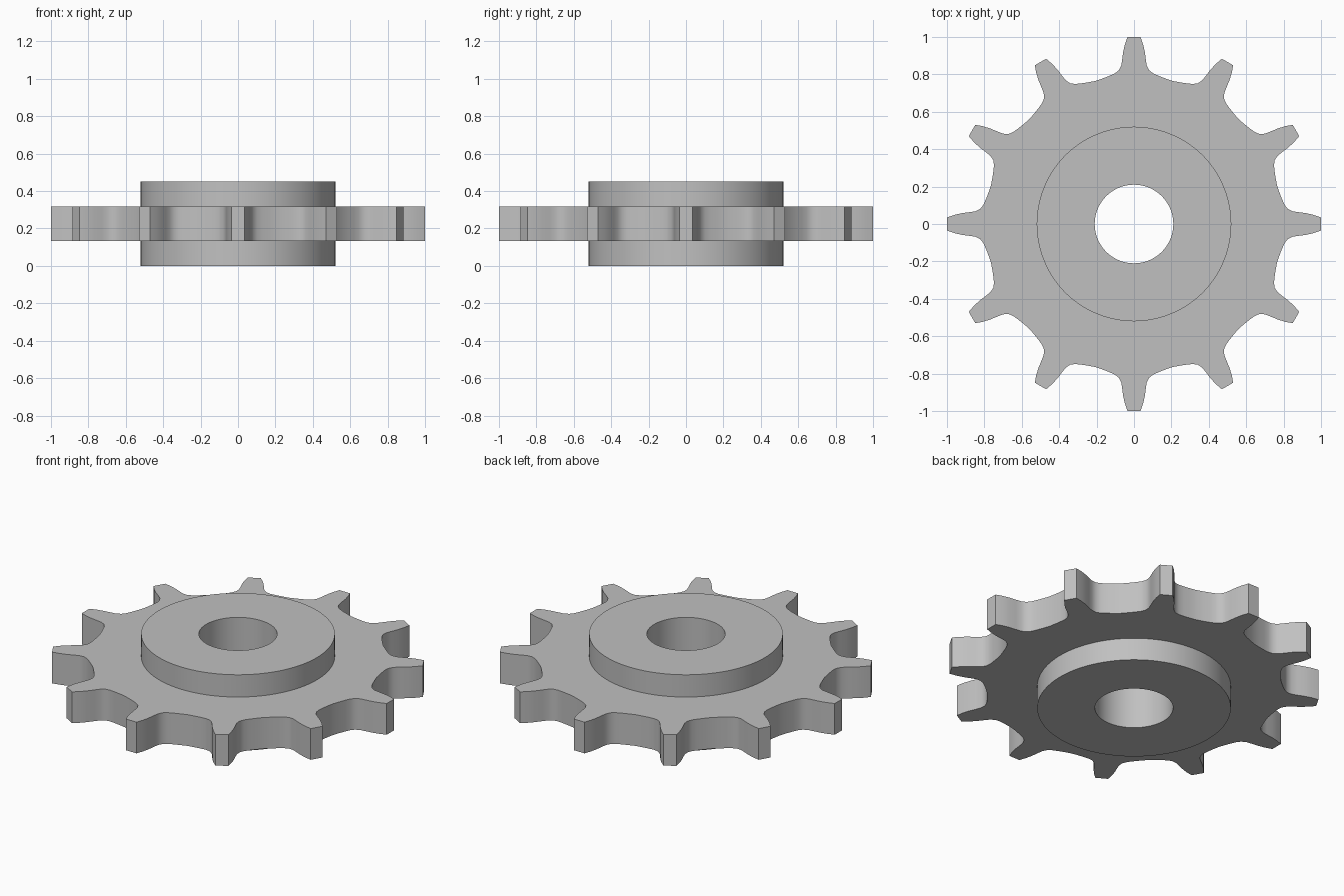
import bpy, bmesh
from math import sin, cos, pi, atan2, hypot

if "Cube" in bpy.data.objects:
    bpy.data.objects.remove(bpy.data.objects["Cube"])

TEETH = 12
PITCH = 2 * pi / TEETH
HUB_R, BORE_R = 0.52, 0.21
HUB_TOP, PLATE_LOW, PLATE_TOP = 0.45, 0.133, 0.318

# Half of one tooth, (offset from tooth axis, distance along it), tip to valley
HALF = [(0.035, 1.0), (0.049, 0.96), (0.058, 0.92), (0.063, 0.88), (0.068, 0.848),
        (0.081, 0.822), (0.103, 0.805), (0.132, 0.792), (0.168, 0.778), (0.205, 0.765)]

# Full tooth in polar form, mirrored about its axis (valley point used once)
half = [(atan2(x, y), hypot(x, y)) for x, y in HALF]
tooth = [(-a, r) for a, r in reversed(half[:-1])] + half
outline = [(t * PITCH + a, r) for t in range(TEETH) for a, r in tooth]
COUNT = len(outline)
# Hub circles share the vertex count of the outline
START = -(len(half) - 1.5) * PITCH / len(tooth)


def circle(radius):
    return [(START + i * 2 * pi / COUNT, radius) for i in range(COUNT)]


# Closed section: bore, lower hub, toothed plate, upper hub
section = [(circle(BORE_R), 0), (circle(HUB_R), 0),
           (circle(HUB_R), PLATE_LOW), (outline, PLATE_LOW),
           (outline, PLATE_TOP), (circle(HUB_R), PLATE_TOP),
           (circle(HUB_R), HUB_TOP), (circle(BORE_R), HUB_TOP)]

bm = bmesh.new()
rings = [[bm.verts.new((r * sin(a), r * cos(a), z)) for a, r in loop]
         for loop, z in section]
for k, ring in enumerate(rings):
    after = rings[(k + 1) % len(rings)]
    for i in range(COUNT):
        j = (i + 1) % COUNT
        bm.faces.new((ring[i], ring[j], after[j], after[i]))
bmesh.ops.recalc_face_normals(bm, faces=bm.faces)
mesh = bpy.data.meshes.new("sprocket")
bm.to_mesh(mesh)
bm.free()

sprocket = bpy.data.objects.new("sprocket", mesh)
bpy.context.collection.objects.link(sprocket)

steel = bpy.data.materials.new("grey steel")
steel.diffuse_color = (0.53, 0.53, 0.53, 1)
steel.use_nodes = True
steel.node_tree.nodes["Principled BSDF"].inputs["Base Color"].default_value = steel.diffuse_color
mesh.materials.append(steel)

# Smooth rims and tooth flanks, sharp edges elsewhere
bpy.context.view_layer.objects.active = sprocket
sprocket.select_set(True)
bpy.ops.object.shade_smooth_by_angle(angle=pi / 6)
